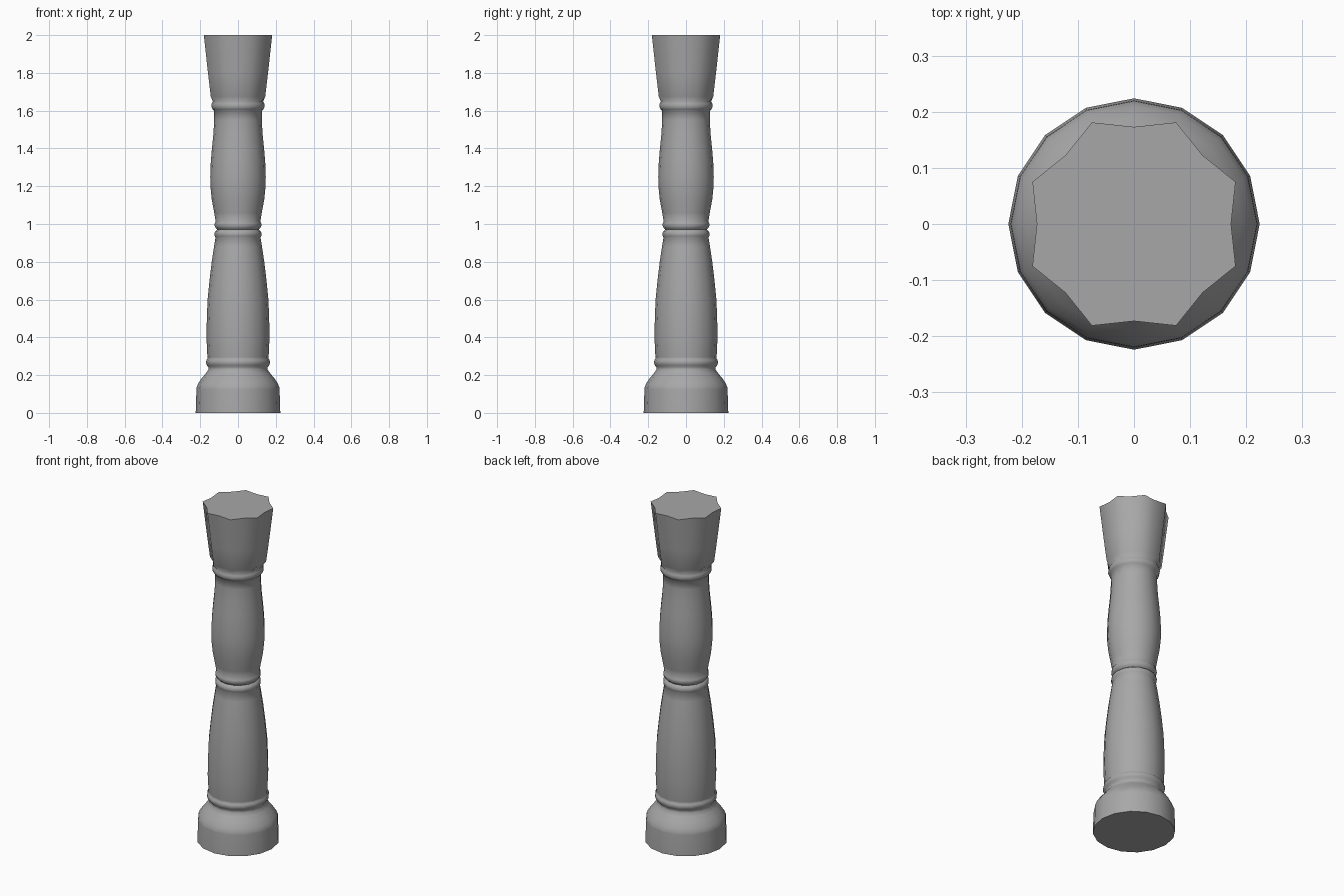
import bpy, bmesh, math

if "Cube" in bpy.data.objects:
    bpy.data.objects.remove(bpy.data.objects["Cube"])

SIDES = 16


def lathe(name, profile, material):
    """Stack rings of (z, radius at even corners, radius at odd corners)."""
    bm = bmesh.new()
    rings = []
    for z, *radii in profile:
        ring = []
        for k in range(SIDES):
            a = 2 * math.pi * k / SIDES
            r = radii[k % len(radii)]
            ring.append(bm.verts.new((r * math.cos(a), r * math.sin(a), z)))
        rings.append(ring)
    for low, high in zip(rings, rings[1:]):
        for k in range(SIDES):
            n = (k + 1) % SIDES
            bm.faces.new((low[k], low[n], high[n], high[k]))
    bm.faces.new(rings[0][::-1])
    bm.faces.new(rings[-1])
    mesh = bpy.data.meshes.new(name)
    bm.to_mesh(mesh)
    bm.free()
    mesh.materials.append(material)
    obj = bpy.data.objects.new(name, mesh)
    bpy.context.collection.objects.link(obj)
    bpy.ops.object.select_all(action='DESELECT')
    obj.select_set(True)
    bpy.context.view_layer.objects.active = obj
    bpy.ops.object.shade_smooth_by_angle(angle=math.radians(75))
    return obj


stone = bpy.data.materials.new("dark_stone")
stone.diffuse_color = (0.39, 0.39, 0.39, 1)
stone.use_nodes = True
stone.node_tree.nodes["Principled BSDF"].inputs["Base Color"].default_value = stone.diffuse_color

# plinth, lower shaft, waist beads, upper shaft, neck bead and scalloped capital
lathe("column", [
    (0.0, 0.224), (0.125, 0.22), (0.135, 0.219), (0.155, 0.211),
    (0.185, 0.191), (0.21, 0.17), (0.228, 0.157), (0.243, 0.157),
    # foot bead
    (0.253, 0.166), (0.268, 0.17), (0.28, 0.167), (0.287, 0.161),
    # lower shaft
    (0.295, 0.162), (0.4, 0.167), (0.5, 0.165), (0.6, 0.161),
    (0.7, 0.151), (0.8, 0.139), (0.88, 0.127), (0.93, 0.119),
    # waist beads
    (0.936, 0.123), (0.95, 0.125), (0.962, 0.12), (0.97, 0.11),
    (0.978, 0.118), (0.99, 0.124), (1.005, 0.123), (1.012, 0.118),
    # upper shaft
    (1.06, 0.126), (1.13, 0.139), (1.2, 0.146), (1.25, 0.147),
    (1.33, 0.144), (1.4, 0.138), (1.48, 0.13), (1.55, 0.126), (1.6, 0.126),
    # neck bead
    (1.607, 0.135), (1.622, 0.141), (1.638, 0.139), (1.648, 0.133),
    # scalloped capital
    (1.675, 0.138, 0.156), (1.8, 0.152, 0.172), (2.0, 0.173, 0.196),
], stone)
